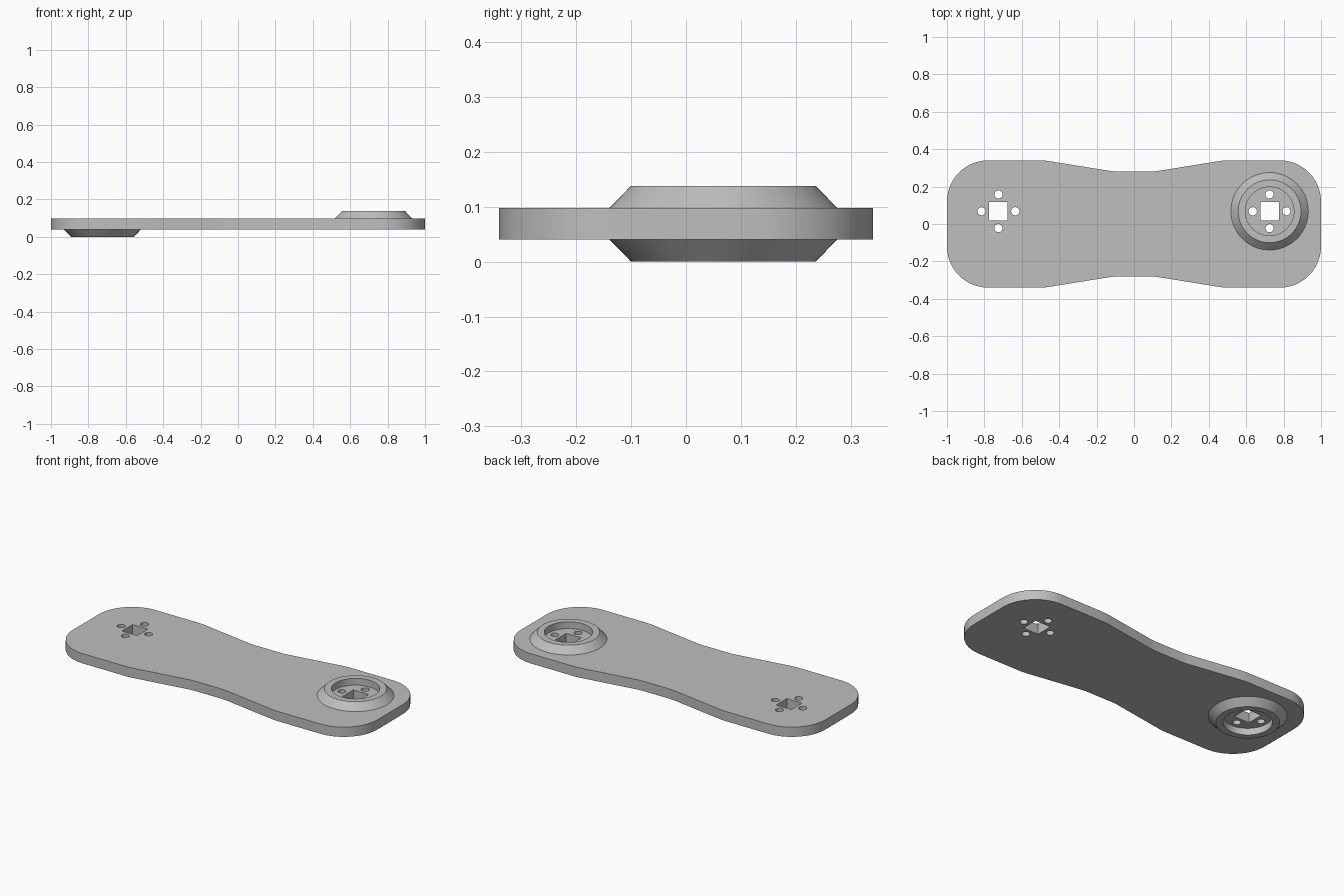
import bpy, bmesh
from math import sin, cos, pi

cube = bpy.data.objects.get("Cube")
if cube:
    bpy.data.objects.remove(cube, do_unlink=True)

grey = bpy.data.materials.new("plain grey")
grey.use_nodes = True
colour = (0.52, 0.52, 0.52, 1)
grey.diffuse_color = colour
grey.node_tree.nodes["Principled BSDF"].inputs["Base Color"].default_value = colour

BOTTOM, TOP = 0.04, 0.098      # plate faces
RISE = 0.04                    # boss height
HUB_X, HUB_Y = 0.725, 0.068    # shaft axis


def circle(cx, cy, r, n):
    return [(cx + r * cos(2 * pi * i / n), cy + r * sin(2 * pi * i / n)) for i in range(n)]


def finish(obj):
    """Merge seams, orient faces and smooth the curved walls."""
    bm = bmesh.new()
    bm.from_mesh(obj.data)
    bmesh.ops.remove_doubles(bm, verts=bm.verts, dist=0.0001)
    bmesh.ops.recalc_face_normals(bm, faces=bm.faces)
    bm.to_mesh(obj.data)
    bm.free()
    obj.data.materials.clear()
    obj.data.materials.append(grey)
    bpy.ops.object.select_all(action='DESELECT')
    obj.select_set(True)
    bpy.context.view_layer.objects.active = obj
    bpy.ops.object.shade_smooth_by_angle(angle=0.5)


# Waisted plate outline: one quarter, mirrored in x then y
R = 0.22
quarter = [(1 - R + R * cos(a), 0.34 - R + R * sin(a))
           for a in [i * pi / 24 for i in range(13)]]
quarter += [(0.49, 0.34), (0.46, 0.337), (0.13, 0.284), (0.1, 0.28)]
half = quarter + [(-x, y) for x, y in reversed(quarter)]
outline = half + [(x, -y) for x, y in reversed(half)]

# Square shaft hole and four screw holes at each end
loops = [outline]
for cx in (-HUB_X, HUB_X):
    s = 0.05
    loops.append([(cx + i * s, HUB_Y + j * s) for i, j in ((-1, -1), (1, -1), (1, 1), (-1, 1))])
    loops += [circle(px, py, 0.022, 24) for px, py in circle(cx, HUB_Y, 0.09, 4)]

curve = bpy.data.curves.new("plate", 'CURVE')
curve.dimensions = '2D'
curve.fill_mode = 'BOTH'
curve.extrude = (TOP - BOTTOM) / 2
for loop in loops:
    spline = curve.splines.new('POLY')
    spline.points.add(len(loop) - 1)
    for point, (x, y) in zip(spline.points, loop):
        point.co = (x, y, 0, 1)
    spline.use_cyclic_u = True
plate = bpy.data.objects.new("plate", curve)
plate.location.z = (TOP + BOTTOM) / 2
bpy.context.collection.objects.link(plate)
bpy.ops.object.select_all(action='DESELECT')
plate.select_set(True)
bpy.context.view_layer.objects.active = plate
bpy.ops.object.convert(target='MESH')
finish(bpy.context.view_layer.objects.active)


# Bevelled ring boss around a shaft hole, pointing up or down
def ring_boss(name, cx, base, direction, n=64):
    profile = [(0.207, 0), (0.168, RISE), (0.13, RISE), (0.13, 0)]
    bm = bmesh.new()
    rings = [[bm.verts.new((x, y, base + direction * h)) for x, y in circle(cx, HUB_Y, r, n)]
             for r, h in profile]
    for a, b in zip(rings, rings[1:]):
        for i in range(n):
            j = (i + 1) % n
            bm.faces.new((a[i], a[j], b[j], b[i]) if direction > 0 else (b[i], b[j], a[j], a[i]))
    mesh = bpy.data.meshes.new(name)
    bm.to_mesh(mesh)
    bm.free()
    obj = bpy.data.objects.new(name, mesh)
    bpy.context.collection.objects.link(obj)
    finish(obj)


ring_boss("upper_ring_boss", HUB_X, TOP, 1)
ring_boss("lower_ring_boss", -HUB_X, BOTTOM, -1)
